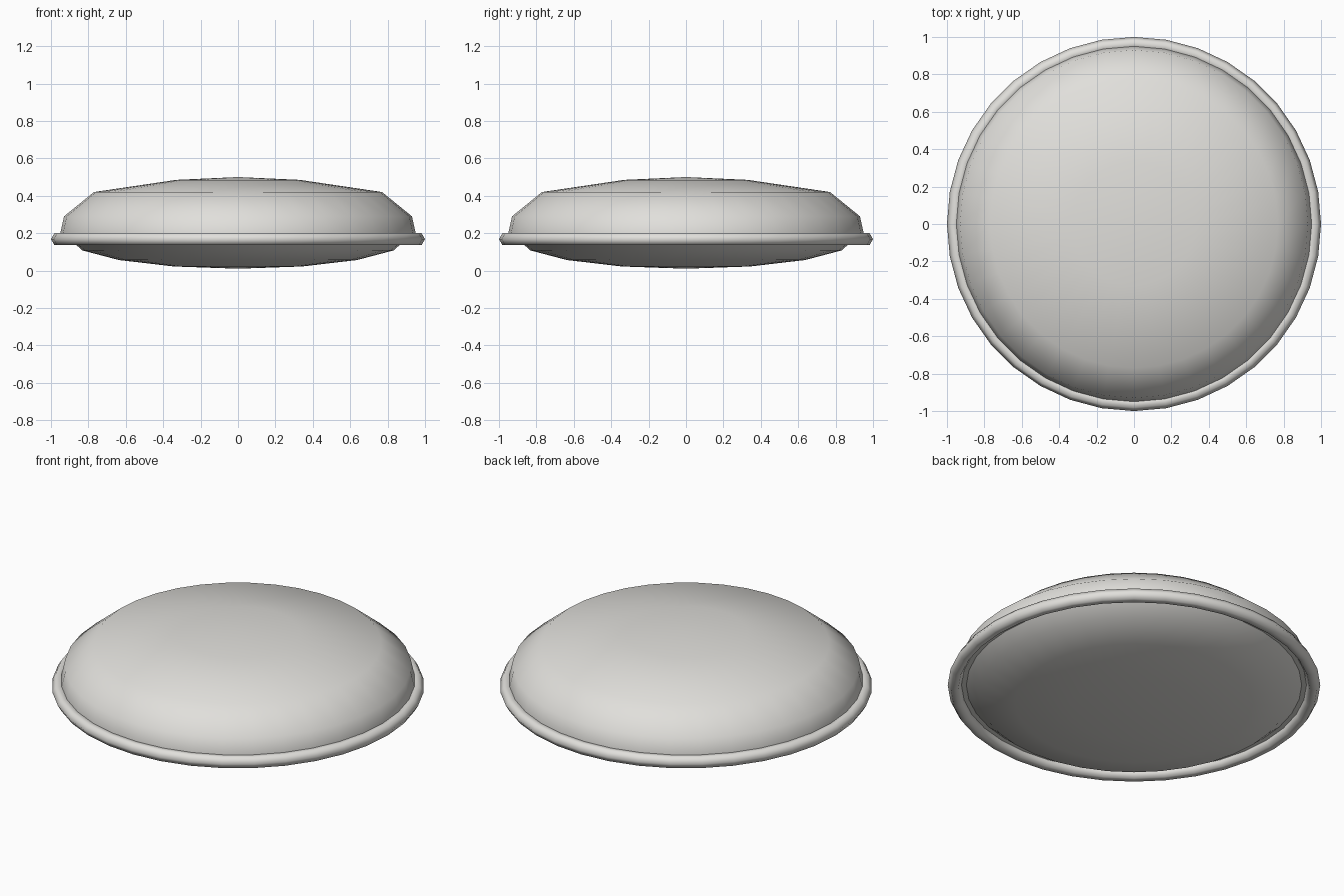
import bpy, bmesh
from math import sin, cos, pi, radians

if "Cube" in bpy.data.objects:
    bpy.data.objects.remove(bpy.data.objects["Cube"])

SEGMENTS = 36
SEAM_Z = 0.168

shell = bpy.data.materials.new("warm_light_grey")
shell.use_nodes = True
colour = (0.75, 0.74, 0.71, 1)
shell.diffuse_color = colour
shell.node_tree.nodes["Principled BSDF"].inputs["Base Color"].default_value = colour


def lathe(name, profile, closed=False):
    """Spin an (r, z) profile around the z axis."""
    bm = bmesh.new()
    verts = [bm.verts.new((r, 0, z)) for r, z in profile]
    pairs = list(zip(verts, verts[1:]))
    if closed:
        pairs.append((verts[-1], verts[0]))
    edges = [bm.edges.new(p) for p in pairs]
    bmesh.ops.spin(bm, geom=verts + edges, cent=(0, 0, 0), axis=(0, 0, 1),
                   angle=2 * pi, steps=SEGMENTS, use_merge=True)
    bmesh.ops.remove_doubles(bm, verts=bm.verts, dist=0.0005)
    bmesh.ops.recalc_face_normals(bm, faces=bm.faces)
    mesh = bpy.data.meshes.new(name)
    bm.to_mesh(mesh)
    bm.free()
    mesh.materials.append(shell)
    obj = bpy.data.objects.new(name, mesh)
    bpy.context.collection.objects.link(obj)
    bpy.ops.object.select_all(action='DESELECT')
    obj.select_set(True)
    bpy.context.view_layer.objects.active = obj
    bpy.ops.object.shade_smooth_by_angle(angle=radians(65))
    return obj


# Upper dome, closed underneath behind the rim
lathe("upper_dome", [(0, 0.5), (0.33, 0.485), (0.77, 0.42), (0.93, 0.29),
                     (0.95, 0.2), (0.95, SEAM_Z), (0, SEAM_Z)])

# Shallow lower dome: a flattened half sphere
lathe("lower_dome", [(0.9 * sin(i * pi / 8), SEAM_Z - 0.158 * cos(i * pi / 8))
                     for i in range(5)])

# Rounded rim with a six-sided cross-section
lathe("rim", [(0.963 + 0.037 * cos(i * pi / 3), SEAM_Z + 0.037 * sin(i * pi / 3))
              for i in range(6)], closed=True)
